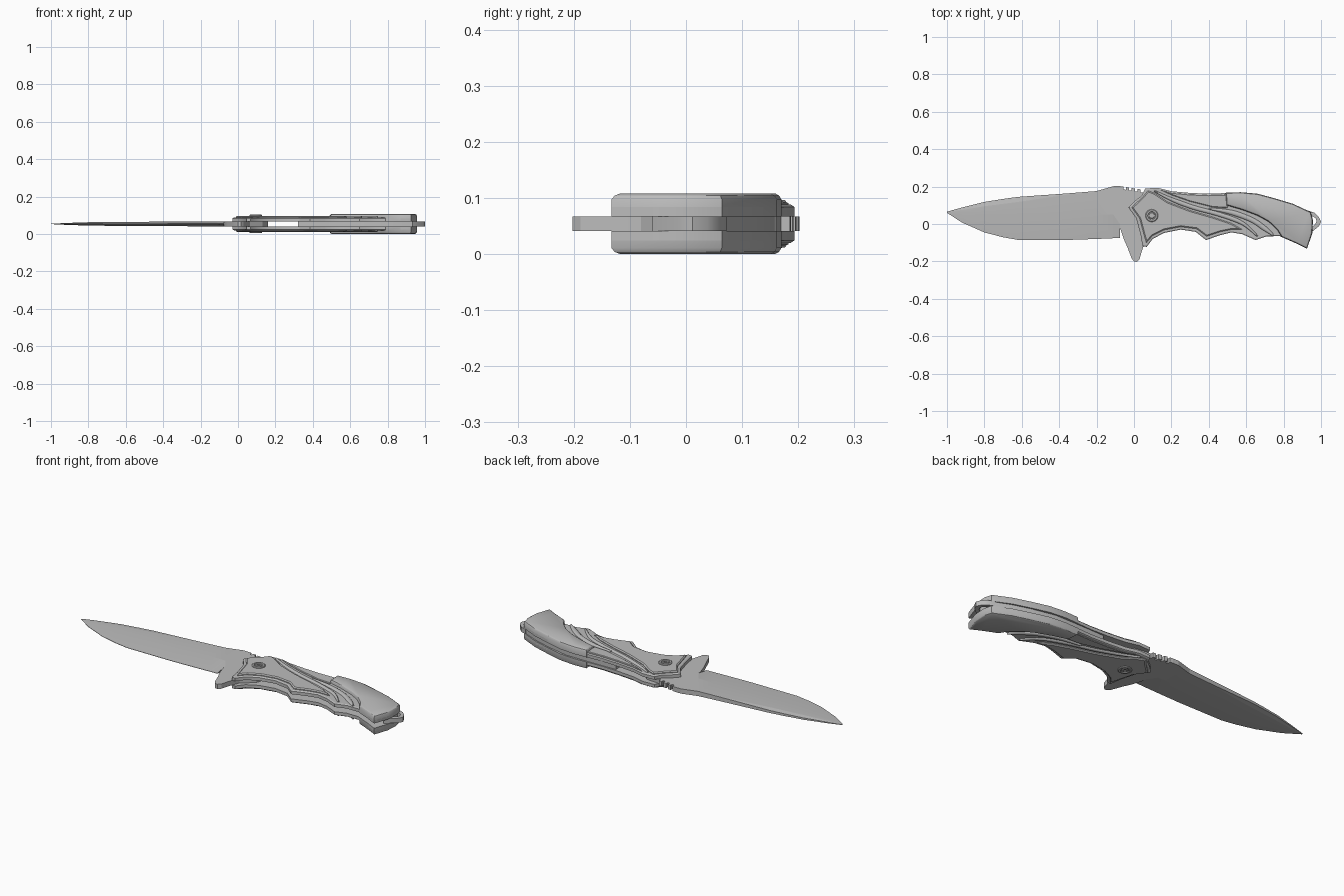
import bpy, bmesh, math
from mathutils import Vector

if "Cube" in bpy.data.objects:
    bpy.data.objects.remove(bpy.data.objects["Cube"], do_unlink=True)

MID = 0.054          # height of the plane the knife is symmetric about
HALF = 0.013         # half thickness of blade and spacer

steel = bpy.data.materials.new("grey steel")
steel.use_nodes = True
steel.diffuse_color = (0.5, 0.5, 0.5, 1)
steel.node_tree.nodes["Principled BSDF"].inputs["Base Color"].default_value = (0.5, 0.5, 0.5, 1)


def finish(bm, name, side=1, angle=30):
    """Turn a bmesh built around z = 0 into an object; side -1 flips it over."""
    if side < 0:
        for v in bm.verts:
            v.co.z = -v.co.z
    for v in bm.verts:
        v.co.z += MID
    bmesh.ops.recalc_face_normals(bm, faces=bm.faces)
    mesh = bpy.data.meshes.new(name)
    bm.to_mesh(mesh)
    bm.free()
    mesh.materials.append(steel)
    ob = bpy.data.objects.new(name, mesh)
    bpy.context.collection.objects.link(ob)
    bpy.ops.object.select_all(action="DESELECT")
    bpy.context.view_layer.objects.active = ob
    ob.select_set(True)
    bpy.ops.object.shade_smooth_by_angle(angle=math.radians(angle))
    return ob


def plate(name, outline, z0, z1, steps=(), side=1):
    """Extruded outline whose top edge is stepped in by (inset, rise) pairs."""
    bm = bmesh.new()
    base = bm.faces.new([bm.verts.new((x, y, z0)) for x, y in outline])
    if base.normal.z < 0:
        base.normal_flip()
    top = bmesh.ops.extrude_face_region(bm, geom=[base], use_keep_orig=True)["geom"]
    for v in top:
        if isinstance(v, bmesh.types.BMVert):
            v.co.z = z1
    cap = next(f for f in top if isinstance(f, bmesh.types.BMFace))
    bmesh.ops.recalc_face_normals(bm, faces=bm.faces)
    for inset, rise in steps:
        bmesh.ops.inset_region(bm, faces=[cap], thickness=inset, use_even_offset=True)
        for v in cap.verts:
            v.co.z += rise
    return finish(bm, name, side)


def disc(name, x, y, z0, rings, side, n=24):
    """Lathed part: rings are (radius, height) pairs, closed at the last one."""
    bm = bmesh.new()
    loops = [[bm.verts.new((x + r * math.cos(2 * math.pi * i / n),
                            y + r * math.sin(2 * math.pi * i / n), z0 + h))
              for i in range(n)] for r, h in rings]
    for a, b in zip(loops, loops[1:]):
        for i in range(n):
            j = (i + 1) % n
            bm.faces.new((a[i], a[j], b[j], b[i]))
    bm.faces.new(loops[-1])
    return finish(bm, name, side)


def rib(name, path, width, height, z0, side):
    """Rounded rib swept along a smooth path, tapering to both ends."""
    pts = [Vector(p) for p in path]
    fine = []
    for i in range(len(pts) - 1):
        p0, p1, p2, p3 = pts[max(i - 1, 0)], pts[i], pts[i + 1], pts[min(i + 2, len(pts) - 1)]
        for k in range(5):
            t = k / 5
            fine.append(0.5 * (2 * p1 + (p2 - p0) * t + (2 * p0 - 5 * p1 + 4 * p2 - p3) * t * t
                               + (3 * p1 - p0 - 3 * p2 + p3) * t ** 3))
    fine.append(pts[-1])
    bm, rows = bmesh.new(), []
    for i, p in enumerate(fine):
        d = (fine[min(i + 1, len(fine) - 1)] - fine[max(i - 1, 0)]).normalized()
        nrm = Vector((-d.y, d.x))
        w = width * min(1, 0.35 + 2.5 * min(i, len(fine) - 1 - i) / len(fine))
        rows.append([bm.verts.new((*(p + nrm * w * math.cos(a)), z0 + height * math.sin(a)))
                     for a in (math.pi * k / 6 for k in range(7))])
    for a, b in zip(rows, rows[1:]):
        for k in range(6):
            bm.faces.new((a[k], a[k + 1], b[k + 1], b[k]))
    bm.faces.new(rows[0])
    bm.faces.new(rows[-1])
    return finish(bm, name, side, 50)


# Blade: stations of x, edge y, ridge y, swedge y, spine y, half thickness, spine half thickness
stations = [
    (-1.00, 0.060, 0.062, 0.064, 0.066, 0.001, 0.001),
    (-0.92, 0.008, 0.058, 0.075, 0.088, 0.005, 0.003),
    (-0.80, -0.045, 0.054, 0.095, 0.118, 0.009, 0.005),
    (-0.70, -0.071, 0.052, 0.108, 0.134, 0.010, 0.006),
    (-0.62, -0.085, 0.051, 0.118, 0.145, 0.011, 0.007),
    (-0.35, -0.085, 0.050, 0.158, 0.164, 0.012, 0.011),
    (-0.20, -0.080, 0.050, 0.172, 0.176, HALF, HALF),
    (-0.11, -0.076, 0.050, 0.196, 0.202, HALF, HALF),
    (-0.075, -0.075, 0.000, 0.196, 0.202, HALF, HALF),
]
bm, rows = bmesh.new(), []
for x, edge, ridge, swedge, spine, t, ts in stations:
    section = [(edge, -0.001), (ridge, -t), (swedge, -t), (spine, -ts),
               (spine, ts), (swedge, t), (ridge, t), (edge, 0.001)]
    rows.append([bm.verts.new((x, y, z)) for y, z in section])
for a, b in zip(rows, rows[1:]):
    for k in range(8):
        j = (k + 1) % 8
        bm.faces.new((a[k], a[j], b[j], b[k]))
bm.faces.new(rows[0])
bm.faces.new(rows[-1])
finish(bm, "blade", angle=5)

# Tang with thumb notches on the spine and a flipper below
notches = []
for i in range(4):
    x, y = -0.075 + 0.031 * i, 0.202 - 0.005 * i
    notches += [(x, y), (x + 0.018, y - 0.002), (x + 0.018, y - 0.018), (x + 0.031, y - 0.019)]
tang = notches + [(0.13, 0.16), (0.16, 0.05), (0.13, -0.03), (0.065, -0.08), (0.04, -0.15),
                  (0.03, -0.188), (0.016, -0.202), (0.0, -0.2), (-0.012, -0.185),
                  (-0.035, -0.125), (-0.056, -0.078), (-0.075, -0.02)]
plate("tang_and_flipper", tang, -HALF, HALF)

# Spacer along the back of the handle
spacer = [(0.32, 0.155), (0.48, 0.158), (0.62, 0.158), (0.75, 0.13), (0.85, 0.1), (0.945, 0.06),
          (0.945, -0.03), (0.88, 0.0), (0.75, 0.06), (0.6, 0.09), (0.32, 0.09)]
plate("back_spacer", spacer, -HALF, HALF)

# Lanyard loop: an outer and an inner outline joined into a ring
outer = [(0.93, 0.072), (0.965, 0.06), (0.988, 0.038), (1.0, 0.012), (0.988, -0.012), (0.93, -0.06)]
inner = [(0.93, 0.045), (0.958, 0.04), (0.972, 0.03), (0.976, 0.014), (0.97, 0.0), (0.93, -0.035)]
plate("lanyard_loop", outer + inner[::-1], -HALF, HALF)

# Handle outlines
back_edge = [(-0.03, 0.088), (0.0, 0.12), (0.042, 0.152), (0.06, 0.19), (0.13, 0.193), (0.2, 0.175),
             (0.3, 0.166), (0.4, 0.162), (0.48, 0.165), (0.57, 0.168), (0.66, 0.16)]
butt = [(0.75, 0.138), (0.85, 0.108), (0.945, 0.064), (0.957, 0.02), (0.953, -0.05), (0.925, -0.133)]
grip = [(0.87, -0.105), (0.78, -0.065), (0.71, -0.066), (0.65, -0.086), (0.58, -0.055), (0.52, -0.045),
        (0.46, -0.06), (0.385, -0.086), (0.33, -0.042), (0.25, -0.03), (0.16, -0.048), (0.1, -0.08),
        (0.068, -0.122), (0.046, -0.12), (0.036, -0.06), (0.012, 0.03)]
front_plate = [(-0.012, 0.088), (0.05, 0.148), (0.075, 0.178), (0.11, 0.165), (0.18, 0.118),
               (0.3, 0.072), (0.42, 0.038), (0.52, 0.004), (0.58, -0.03), (0.52, -0.03),
               (0.46, -0.042), (0.388, -0.066), (0.335, -0.026), (0.25, -0.015), (0.16, -0.032),
               (0.1, -0.062), (0.066, -0.1), (0.054, -0.06), (0.03, 0.03)]
back_plate = [(0.14, 0.183), (0.2, 0.168), (0.3, 0.159), (0.4, 0.155), (0.5, 0.157), (0.5, 0.085),
              (0.42, 0.09), (0.3, 0.12), (0.2, 0.155)]
rear_pad = [(0.49, 0.167), (0.57, 0.17), (0.66, 0.162)] + butt + [
    (0.87, -0.105), (0.79, -0.07), (0.765, -0.03), (0.72, 0.012), (0.66, 0.045), (0.58, 0.075), (0.495, 0.1)]

for side, label in ((1, "upper"), (-1, "lower")):
    plate(label + "_scale", back_edge + butt + grip, HALF, 0.03, [(0.006, 0.004)], side)
    plate(label + "_front_plate", front_plate, 0.03, 0.038, [(0.006, 0.005)], side)
    plate(label + "_back_plate", back_plate, 0.03, 0.037, [(0.004, 0.003)], side)
    plate(label + "_rear_pad", rear_pad, HALF, 0.043, [(0.004, 0.007), (0.007, 0.004)], side)
    rib(label + "_long_rib", [(0.11, 0.176), (0.2, 0.132), (0.32, 0.088), (0.46, 0.05), (0.58, 0.004),
                              (0.66, -0.065)], 0.012, 0.01, 0.032, side)
    rib(label + "_short_rib", [(0.4, 0.082), (0.52, 0.062), (0.63, 0.022), (0.7, -0.025), (0.745, -0.06)],
        0.014, 0.01, 0.032, side)
    disc(label + "_pivot_screw", 0.095, 0.045, 0.04,
         [(0.034, 0), (0.034, 0.006), (0.03, 0.009), (0.022, 0.009), (0.02, 0.005),
          (0.016, 0.005), (0.014, 0.008), (0.008, 0.008), (0.008, 0.004)], side)
